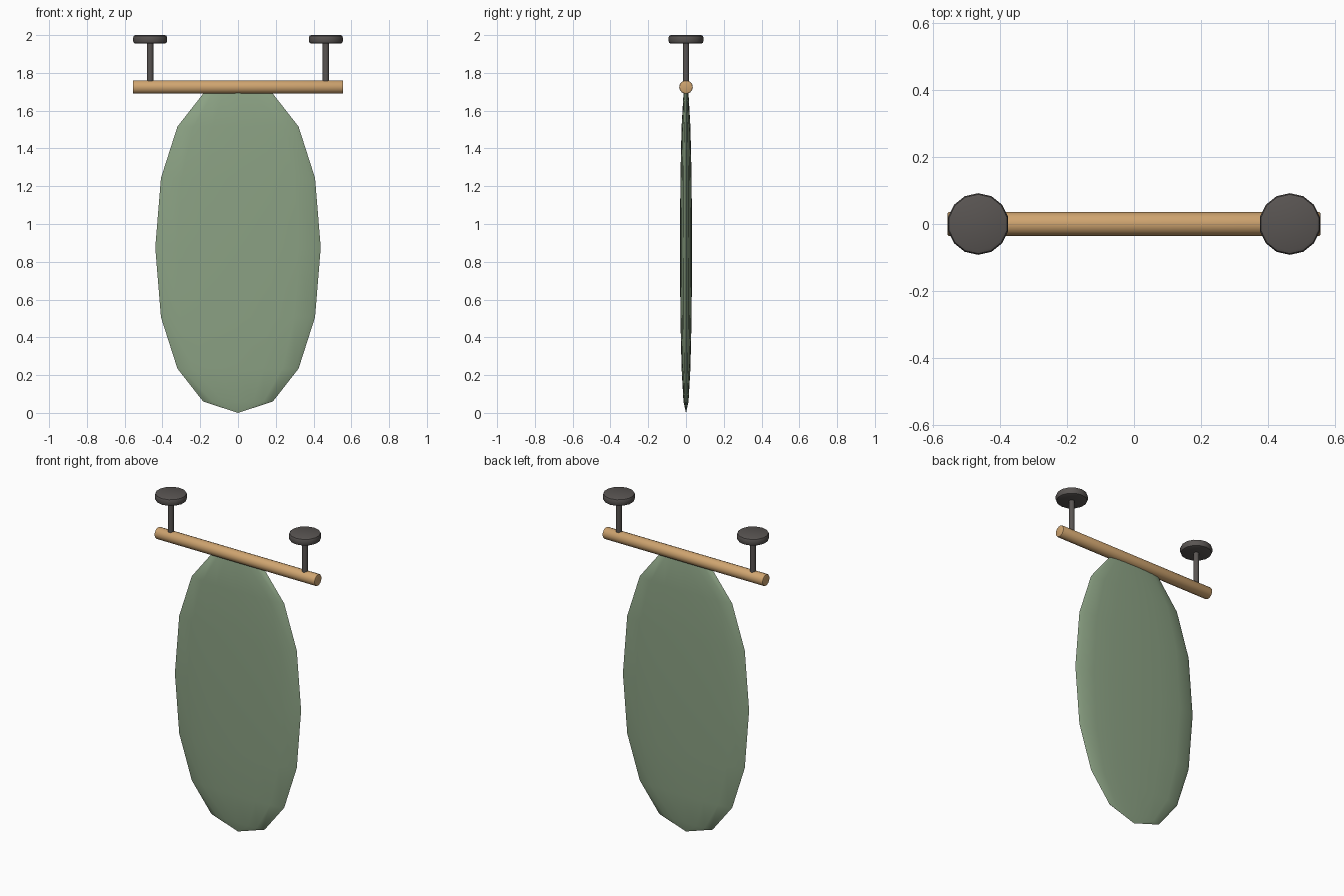
import bpy, bmesh, math
from mathutils import Matrix

if "Cube" in bpy.data.objects:
    bpy.data.objects.remove(bpy.data.objects["Cube"])


def material(name, color):
    mat = bpy.data.materials.new(name)
    mat.diffuse_color = (*color, 1)
    mat.use_nodes = True
    mat.node_tree.nodes["Principled BSDF"].inputs["Base Color"].default_value = mat.diffuse_color
    return mat


def make_object(name, bm, mat):
    mesh = bpy.data.meshes.new(name)
    bm.to_mesh(mesh)
    bm.free()
    mesh.materials.append(mat)
    obj = bpy.data.objects.new(name, mesh)
    bpy.context.collection.objects.link(obj)
    bpy.context.view_layer.objects.active = obj
    obj.select_set(True)
    bpy.ops.object.shade_smooth_by_angle(angle=math.radians(40))
    obj.select_set(False)
    return obj


def cylinder(name, radius, length, center, mat, sides=14, bevel=0.0, along_x=False):
    bm = bmesh.new()
    bmesh.ops.create_cone(bm, cap_ends=True, segments=sides,
                          radius1=radius, radius2=radius, depth=length)
    if bevel:
        rims = [e for e in bm.edges if abs(e.verts[0].co.z - e.verts[1].co.z) < 1e-5]
        bmesh.ops.bevel(bm, geom=rims, offset=bevel, segments=2, profile=0.5, affect='EDGES')
    turn = Matrix.Rotation(math.pi / 2, 4, 'Y') if along_x else Matrix()
    bmesh.ops.transform(bm, matrix=Matrix.Translation(center) @ turn, verts=bm.verts)
    return make_object(name, bm, mat)


def soft_power(value, exponent=0.9):
    return math.copysign(abs(value) ** exponent, value) if abs(value) > 1e-6 else 0.0


green = material("sage_cloth", (0.26, 0.36, 0.23))
wood = material("warm_wood", (0.62, 0.37, 0.16))
metal = material("dark_metal", (0.10, 0.09, 0.085))

# Hanging panel: a thin, slightly squared-off ellipsoid
bm = bmesh.new()
bmesh.ops.create_uvsphere(bm, u_segments=16, v_segments=8, radius=1)
for v in bm.verts:
    r = math.hypot(v.co.x, v.co.y)
    c, s = (v.co.x / r, v.co.y / r) if r > 1e-5 else (0, 0)
    v.co = (0.438 * soft_power(r) * soft_power(c),
            0.032 * soft_power(r) * soft_power(s),
            0.875 + 0.875 * soft_power(v.co.z))
make_object("hanging_panel", bm, green)

# Horizontal rod
cylinder("rod", 0.036, 1.114, (0, 0, 1.725), wood, bevel=0.006, along_x=True)

# Ceiling mounts: stem and round plate on each side
for side, x in (("left", -0.465), ("right", 0.465)):
    cylinder(f"{side}_stem", 0.017, 0.24, (x, 0, 1.86), metal, sides=12)
    cylinder(f"{side}_ceiling_plate", 0.092, 0.045, (x, 0, 1.9775), metal, bevel=0.012)
